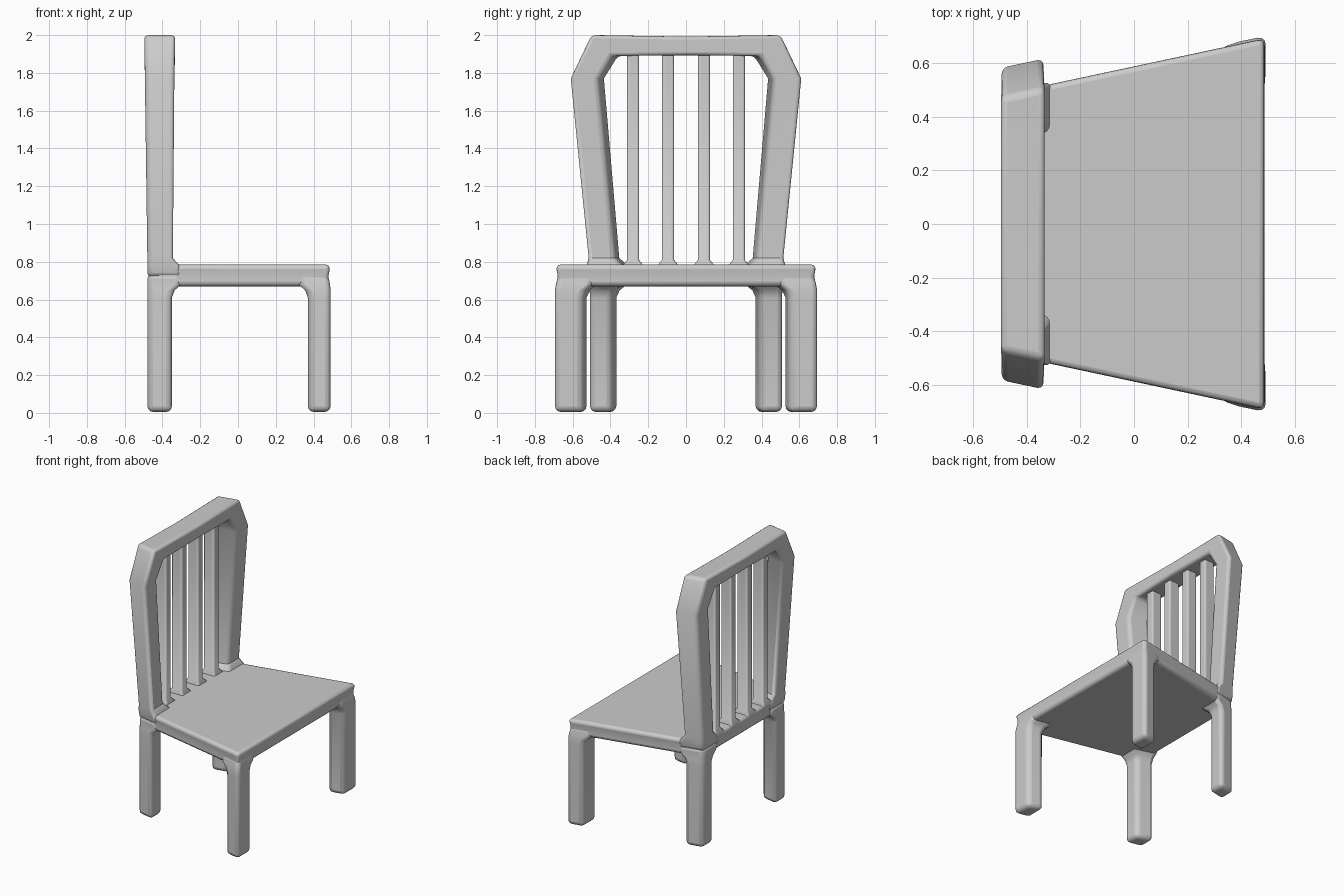
import bpy, bmesh, math

if "Cube" in bpy.data.objects:
    bpy.data.objects.remove(bpy.data.objects["Cube"], do_unlink=True)

GREY = (0.6, 0.6, 0.6, 1)
mat = bpy.data.materials.new("plain grey")
mat.use_nodes = True
mat.diffuse_color = GREY
mat.node_tree.nodes["Principled BSDF"].inputs["Base Color"].default_value = GREY
SLOPE = 0.21  # sideways widening of the chair per unit towards the front


def loft(name, rings, bevel, both=False):
    """Join four-cornered rings into a closed solid with rounded edges."""
    bm = bmesh.new()
    loops = [[bm.verts.new(p) for p in ring] for ring in rings]
    for a, b in zip(loops, loops[1:]):
        for i in range(4):
            j = (i + 1) % 4
            bm.faces.new((a[i], a[j], b[j], b[i]))
    bm.faces.new(loops[0][::-1])
    bm.faces.new(loops[-1])
    bmesh.ops.recalc_face_normals(bm, faces=bm.faces)
    mesh = bpy.data.meshes.new(name)
    bm.to_mesh(mesh)
    bm.free()
    mesh.materials.append(mat)
    obj = bpy.data.objects.new(name, mesh)
    bpy.context.collection.objects.link(obj)
    if both:
        mirror = obj.modifiers.new("mirror", "MIRROR")
        mirror.use_axis = (False, True, False)
    bev = obj.modifiers.new("rounding", "BEVEL")
    bev.width = bevel
    bev.segments = 3
    bev.limit_method = "ANGLE"
    bev.angle_limit = math.radians(50)
    bpy.ops.object.select_all(action="DESELECT")
    obj.select_set(True)
    bpy.context.view_layer.objects.active = obj
    bpy.ops.object.shade_smooth_by_angle(angle=math.radians(40))
    return obj


def ring(z, x0, x1, y0, y1, slope=SLOPE):
    """Level ring; y values hold at the front edge and narrow towards the back."""
    d = slope * (x1 - x0)
    return [(x0, y0 - d, z), (x1, y0, z), (x1, y1, z), (x0, y1 - d, z)]


# Seat: a slab that widens to the front
def seat_ring(z, inset):
    f, b = 0.49 - inset, -0.48 + inset
    wf, wb = 0.695 - inset, 0.49 - inset
    return [(b, -wb, z), (f, -wf, z), (f, wf, z), (b, wb, z)]


loft("seat", [seat_ring(0.67, 0.01), seat_ring(0.73, 0.01), seat_ring(0.785, 0.0)], 0.025)

# Legs, flaring inwards where they meet the seat
FX, BX = (0.37, 0.49), (-0.48, -0.35)
loft("front_legs", [
    ring(0.005, *FX, 0.545, 0.70), ring(0.61, *FX, 0.545, 0.70),
    ring(0.65, 0.355, 0.49, 0.53, 0.70), ring(0.68, 0.32, 0.487, 0.49, 0.695),
    ring(0.74, 0.32, 0.475, 0.49, 0.68)], 0.03, True)
loft("back_legs", [
    ring(0.005, *BX, 0.39, 0.515), ring(0.61, *BX, 0.39, 0.515),
    ring(0.65, -0.48, -0.335, 0.375, 0.517), ring(0.68, -0.48, -0.30, 0.34, 0.52),
    ring(0.74, -0.48, -0.30, 0.34, 0.52)], 0.03, True)

# Back frame: outer and inner (y, z) with back and front x, up one side and mirrored over
side = [
    ((0.52, 0.72), (0.33, 0.72), -0.48, -0.30),
    ((0.53, 0.78), (0.34, 0.78), -0.48, -0.31),
    ((0.52, 0.82), (0.377, 0.82), -0.48, -0.345),
    ((0.615, 1.77), (0.463, 1.77), -0.493, -0.337),
    ((0.505, 2.0), (0.39, 1.89), -0.495, -0.333),
    ((0.0, 1.992), (0.0, 1.893), -0.495, -0.333),
]


def frame_ring(outer, inner, back, front, sign):
    def point(p, x):
        y = max(0.0, p[0] - SLOPE * (front - x)) if p[0] else 0.0
        return (x, sign * y, p[1])
    return [point(outer, back), point(outer, front), point(inner, front), point(inner, back)]


rings = [frame_ring(*s, 1) for s in side] + [frame_ring(*s, -1) for s in side[-2::-1]]
loft("back_frame", rings, 0.022)

# Upright slats, flared at the foot
for i, y in enumerate((-0.28, -0.095, 0.095, 0.28)):
    def slat_ring(z, grow):
        w, d = 0.032 + grow, 0.042 + grow
        return ring(z, -0.415 - d, -0.415 + d, y - w, y + w, 0)
    loft(f"back_slat_{i + 1}", [
        slat_ring(0.75, 0.02), slat_ring(0.785, 0.02), slat_ring(0.81, 0.0),
        slat_ring(1.92, 0.0)], 0.012)
